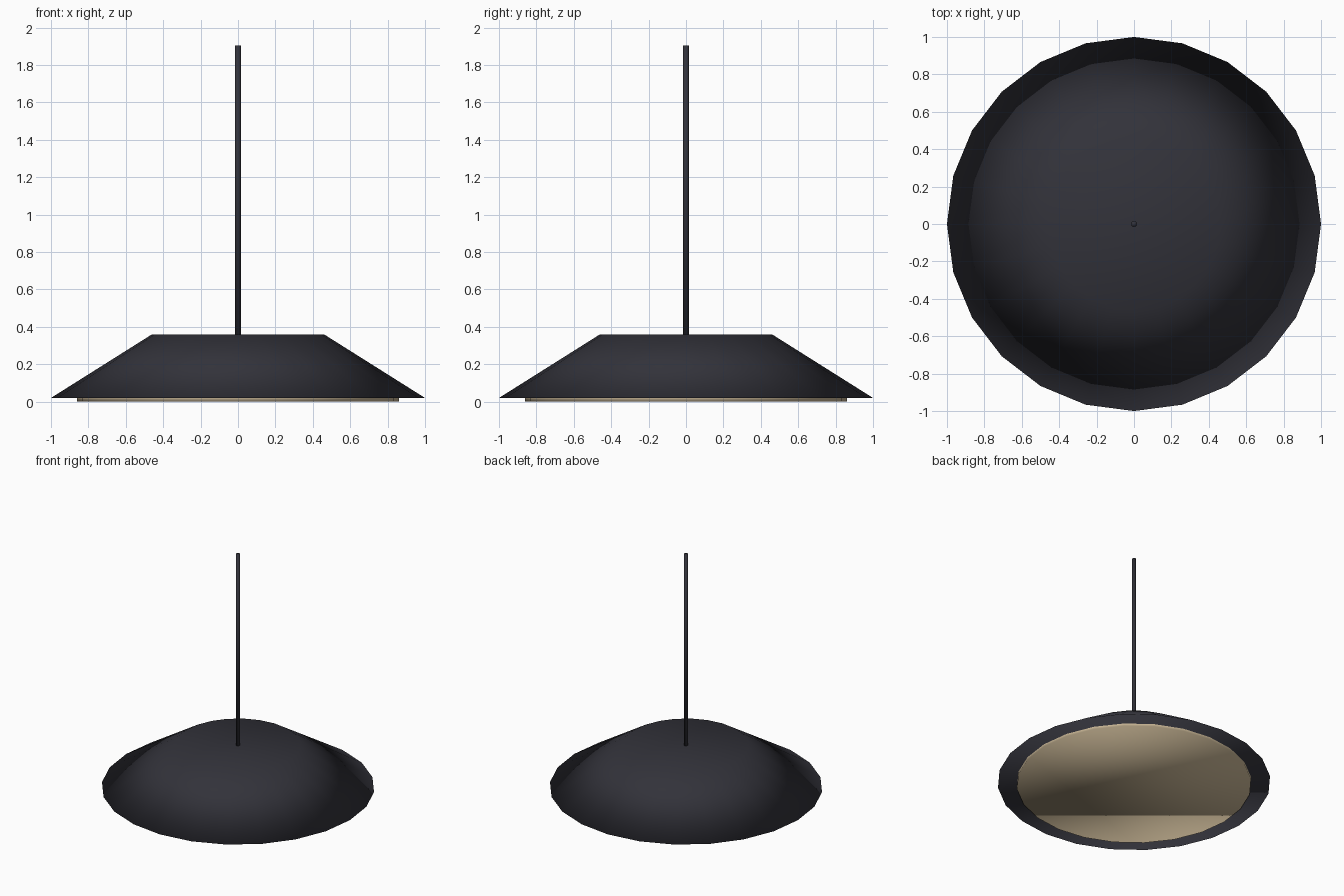
import bpy

cube = bpy.data.objects.get("Cube")
if cube:
    bpy.data.objects.remove(cube, do_unlink=True)


def make_material(name, rgb):
    mat = bpy.data.materials.new(name)
    mat.use_nodes = True
    color = (*rgb, 1.0)
    mat.diffuse_color = color
    mat.node_tree.nodes["Principled BSDF"].inputs["Base Color"].default_value = color
    return mat


def turned_part(name, sides, r_bottom, r_top, z_bottom, z_top, mat):
    """Capped, fully smooth-shaded frustum standing between two heights."""
    bpy.ops.mesh.primitive_cone_add(
        vertices=sides, radius1=r_bottom, radius2=r_top,
        depth=z_top - z_bottom, end_fill_type='NGON',
        location=(0, 0, (z_bottom + z_top) / 2))
    obj = bpy.context.object
    obj.name = name
    obj.data.materials.append(mat)
    bpy.ops.object.shade_smooth()
    return obj


charcoal = make_material("charcoal metal", (0.032, 0.032, 0.042))
warm_glass = make_material("warm diffuser", (0.56, 0.45, 0.29))

# Wide sloping shade
turned_part("lamp_shade", 24, 1.0, 0.46, 0.02, 0.36, charcoal)

# Shallow diffuser disc below the shade
turned_part("diffuser", 24, 0.86, 0.86, 0.0, 0.04, warm_glass)

# Slim hanging rod
turned_part("hanging_rod", 8, 0.016, 0.016, 0.35, 1.905, charcoal)
